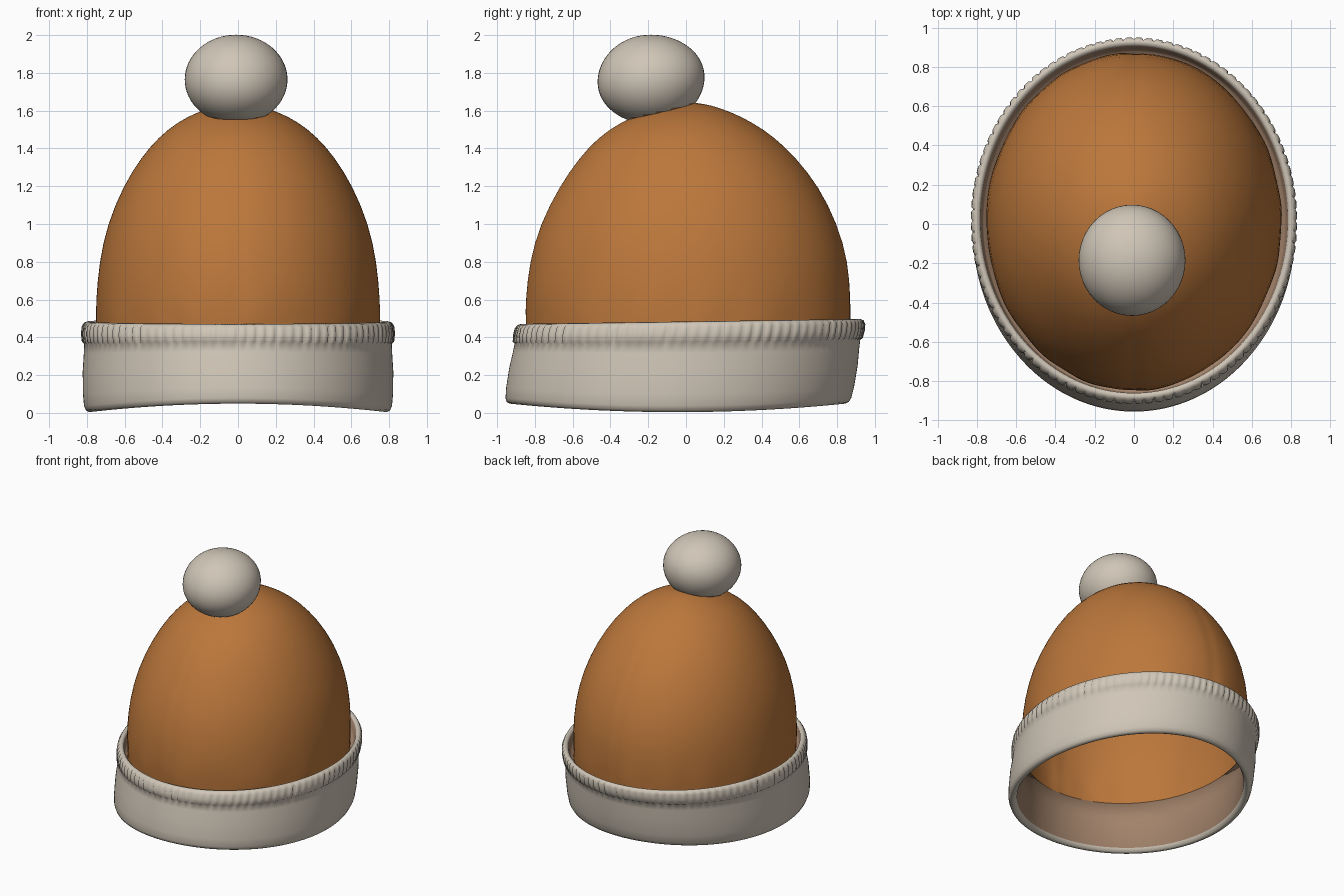
import bpy, bmesh, math, random

if "Cube" in bpy.data.objects:
    bpy.data.objects.remove(bpy.data.objects["Cube"])

random.seed(4)


def material(name, rgb):
    m = bpy.data.materials.new(name)
    m.diffuse_color = (*rgb, 1)
    m.use_nodes = True
    m.node_tree.nodes["Principled BSDF"].inputs["Base Color"].default_value = m.diffuse_color
    return m


ORANGE = material("orange knit", (0.50, 0.185, 0.044))
CREAM = material("cream wool", (0.63, 0.565, 0.475))
TAN = material("tan lining", (0.36, 0.225, 0.145))


def loft(name, rings, mats, face_mats=None, closed=False, cap=None):
    """Skin equal-length rings; face_mats gives a material index per band."""
    bm = bmesh.new()
    vs = [[bm.verts.new(p) for p in r] for r in rings]
    n, k = len(rings[0]), len(rings)
    for i in range(k if closed else k - 1):
        a, b = vs[i], vs[(i + 1) % k]
        for j in range(n):
            f = bm.faces.new((a[j], a[(j + 1) % n], b[(j + 1) % n], b[j]))
            f.material_index = face_mats[i] if face_mats else 0
    if cap:
        tip = bm.verts.new(cap)
        for j in range(n):
            bm.faces.new((vs[-1][j], vs[-1][(j + 1) % n], tip))
    bmesh.ops.recalc_face_normals(bm, faces=bm.faces)
    me = bpy.data.meshes.new(name)
    bm.to_mesh(me)
    bm.free()
    for m in mats:
        me.materials.append(m)
    me.polygons.foreach_set("use_smooth", [True] * len(me.polygons))
    ob = bpy.data.objects.new(name, me)
    bpy.context.collection.objects.link(ob)
    return ob


# Crown: height, half width, front y, back y
levels = [(0.39, .75, -.84, .865), (0.48, .752, -.848, .872), (0.6, .752, -.852, .874),
          (0.8, .735, -.832, .862), (1.0, .692, -.775, .805), (1.2, .608, -.672, .705),
          (1.35, .515, -.567, .585), (1.46, .42, -.465, .47), (1.54, .32, -.345, .35),
          (1.595, .21, -.215, .235), (1.63, .10, -.09, .13)]
N = 96
rings = []
for z, w, yf, yb in levels:
    ring = []
    for j in range(N):
        a = 2 * math.pi * j / N
        k = 1 - (0.007 if j in (N // 4, 3 * N // 4) else 0)   # centre seam
        if z == 0.48:
            k += 0.008 * math.sin(a * 13 + 2 * math.sin(a * 3))  # puckers at the cuff
        y = (yf + yb) / 2 + (yb - yf) / 2 * math.sin(a) * k
        ring.append((w * math.cos(a) * k, y, z))
    rings.append(ring)
crown = loft("crown", rings, [ORANGE], cap=(0, 0.03, 1.645))
sub = crown.modifiers.new("smooth", 'SUBSURF')
sub.levels = sub.render_levels = 1

# Cuff cross-section: outward offset, height fraction, ribbed, material
section = [(-.06, .06, 0, 0), (-.046, .012, 0, 0), (-.027, 0, 0, 0), (-.01, .02, 0, 0),
           (0, .07, 0, 0), (.005, .2, 0, 0), (.005, .45, 0, 0), (-.002, .65, 0, 0),
           (-.004, .755, 0, 0), (.008, .775, 1, 0), (.012, .86, 1, 0), (.009, .94, 1, 0),
           (-.004, .985, 0, 0), (-.022, 1, 0, 0), (-.036, .97, 0, 1), (-.044, .88, 0, 1),
           (-.054, .81, 0, 1), (-.074, .81, 0, 1), (-.073, .45, 0, 1)]
N = 400
groove = [random.uniform(.006, .016) if j % 4 == 0 else 0 for j in range(N)]
rings = []
for d, s, rib, _ in section:
    ring = []
    for j in range(N):
        a = 2 * math.pi * j / N
        c, si = math.cos(a), math.sin(a)
        off = d - (groove[j] if rib else 0)
        z0 = 0.004 + 0.045 * si * si
        z1 = 0.484 + 0.013 * si
        # the band leans back: its centre moves from front to rear with height
        ring.append(((0.815 + .005 * s + off) * c,
                     -.045 + .07 * s + (.915 + .005 * s + off) * si,
                     z0 + (z1 - z0) * s))
    rings.append(ring)
loft("cuff", rings, [CREAM, TAN], [p[3] for p in section], closed=True)

# Pompom: squashed ball pressed onto the sloping top, tan underneath
bm = bmesh.new()
bmesh.ops.create_uvsphere(bm, u_segments=48, v_segments=32, radius=1)
for v in bm.verts:
    x, y, z = v.co
    Y = -.185 + .283 * y
    Z = 1.765 + .237 * z + .012 * y * (1 - z * z)
    v.co = (-.01 + .272 * x, Y, max(Z, 1.54 + .23 * (Y + .33)))
bm.normal_update()
for f in bm.faces:
    c = f.calc_center_median()
    f.smooth = True
    f.material_index = int(c.z < 1.552 + .23 * (c.y + .33))
me = bpy.data.meshes.new("pompom")
bm.to_mesh(me)
bm.free()
me.materials.append(CREAM)
me.materials.append(TAN)
bpy.context.collection.objects.link(bpy.data.objects.new("pompom", me))
